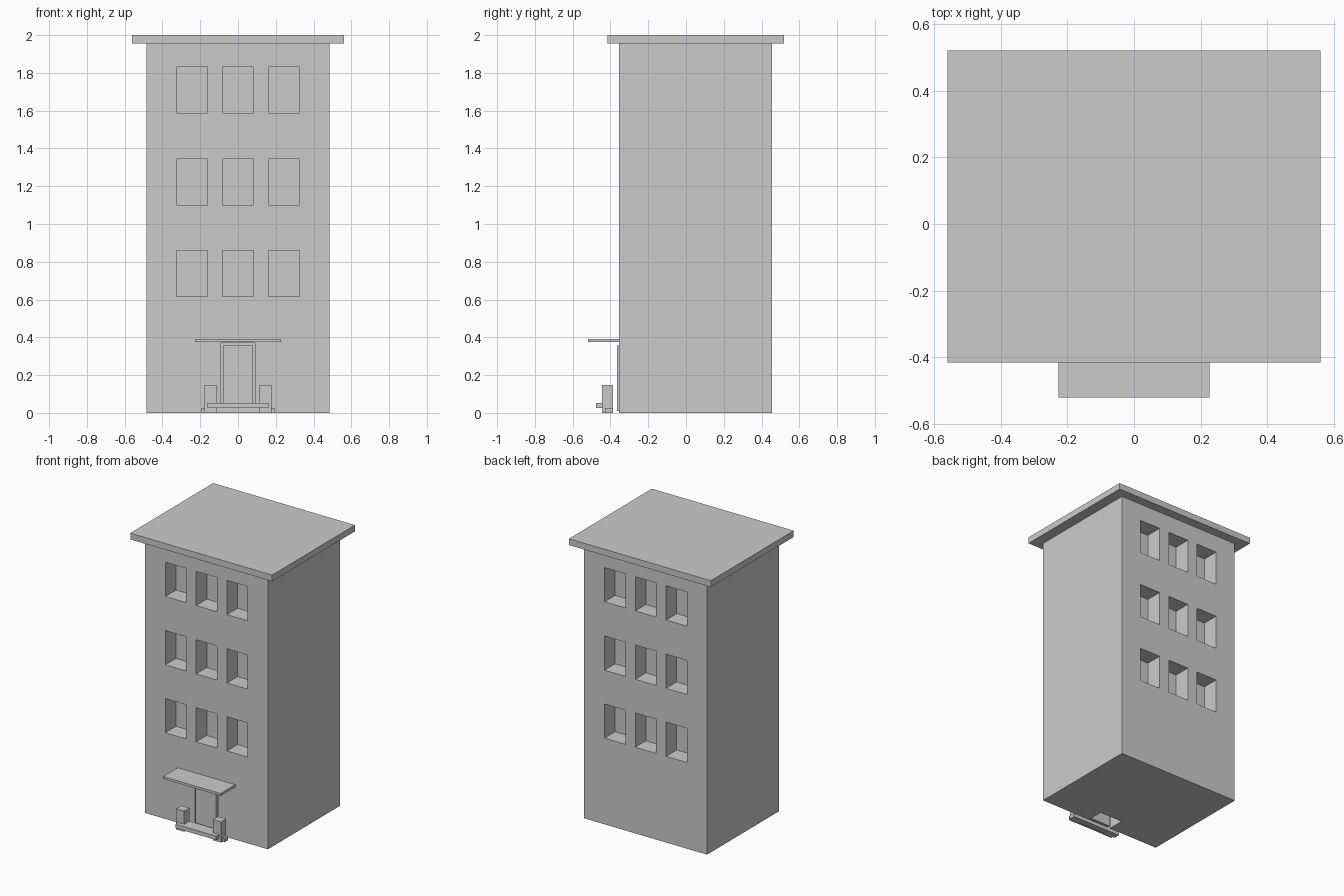
import bpy

if "Cube" in bpy.data.objects:
    bpy.data.objects.remove(bpy.data.objects["Cube"])


def box(name, x0, x1, y0, y1, z0, z1):
    """Axis-aligned box from its limits."""
    v = [(x, y, z) for x in (x0, x1) for y in (y0, y1) for z in (z0, z1)]
    f = [(0, 1, 3, 2), (4, 6, 7, 5), (0, 4, 5, 1),
         (2, 3, 7, 6), (0, 2, 6, 4), (1, 5, 7, 3)]
    mesh = bpy.data.meshes.new(name)
    mesh.from_pydata(v, [], f)
    ob = bpy.data.objects.new(name, mesh)
    bpy.context.collection.objects.link(ob)
    return ob


FRONT, BACK, RECESS = -0.355, 0.455, 0.12

# Main block
walls = box("walls", -0.485, 0.485, FRONT, BACK, 0, 1.955)

# Recesses: 3 x 3 windows front and back, plus the doorway
cutters = [box("doorway_cutter", -0.09, 0.09, FRONT - 0.1, FRONT + RECESS, -0.1, 0.37)]
for z in (0.615, 1.10, 1.588):
    for x in (-0.243, 0, 0.243):
        for y0, y1 in ((FRONT - 0.1, FRONT + RECESS), (BACK - RECESS, BACK + 0.1)):
            cutters.append(box("window_cutter", x - 0.082, x + 0.082, y0, y1, z, z + 0.244))

cutter_set = bpy.data.collections.new("cutters")
bpy.context.scene.collection.children.link(cutter_set)
for c in cutters:
    bpy.context.collection.objects.unlink(c)
    cutter_set.objects.link(c)
    c.hide_render = True
    c.hide_set(True)
cut = walls.modifiers.new("openings", 'BOOLEAN')
cut.operation = 'DIFFERENCE'
cut.solver = 'EXACT'
cut.operand_type = 'COLLECTION'
cut.collection = cutter_set

# Overhanging flat roof
box("roof", -0.56, 0.56, -0.415, 0.52, 1.955, 2.0)

# Entrance: door, canopy, step and side posts
box("door", -0.08, 0.08, -0.365, -0.345, 0.01, 0.357)
box("canopy", -0.227, 0.227, -0.52, FRONT, 0.375, 0.392)
box("step_base", -0.193, 0.193, -0.43, -0.386, 0, 0.025)
box("step", -0.161, 0.161, -0.476, -0.386, 0.025, 0.053)
for side, s in (("left", -1), ("right", 1)):
    xs = sorted((s * 0.113, s * 0.177))
    box(side + "_post", xs[0], xs[1], -0.445, -0.386, 0, 0.147)
